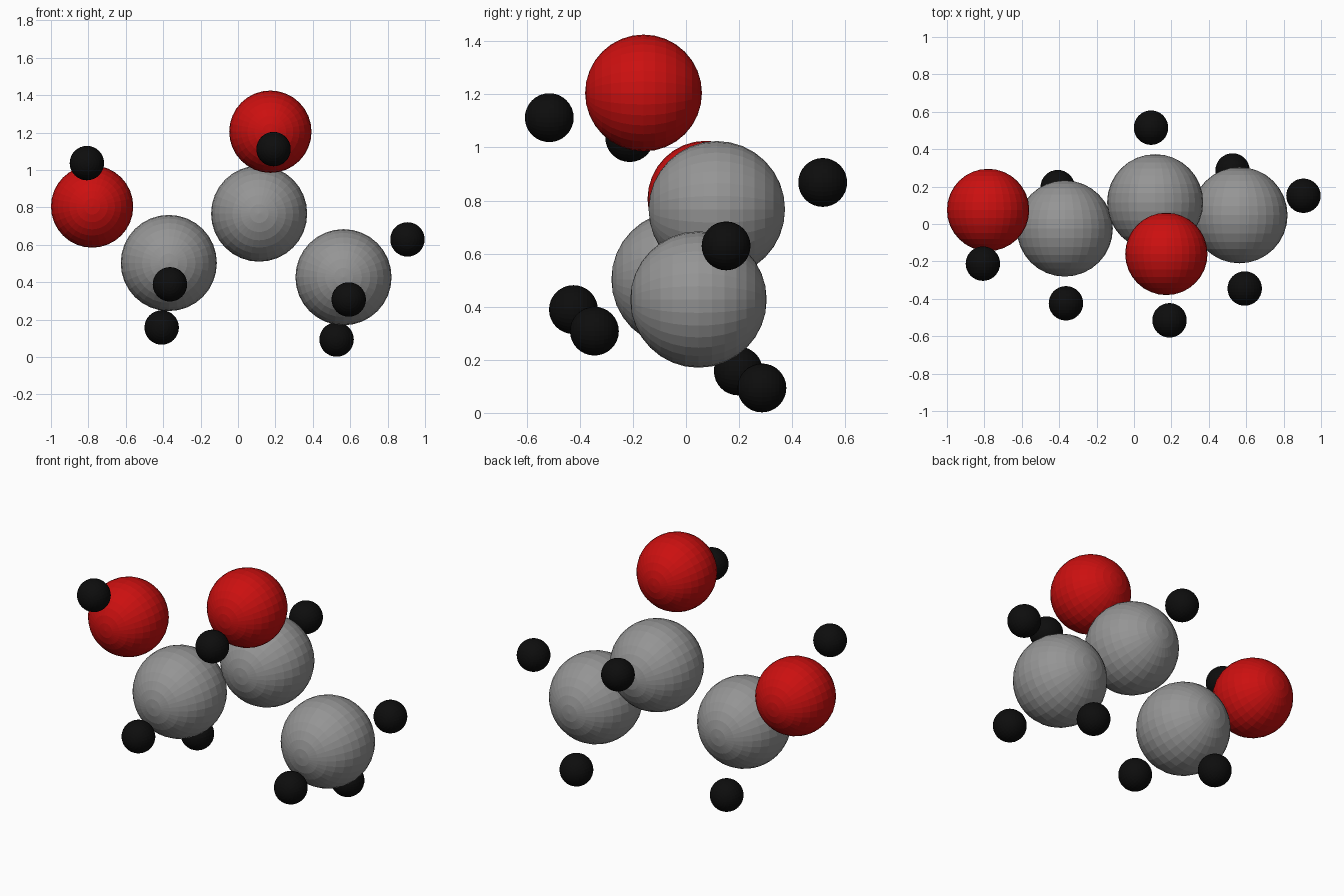
import bpy
import math

if "Cube" in bpy.data.objects:
    bpy.data.objects.remove(bpy.data.objects["Cube"])

# Flat-faceted sphere radii per atom type
CARBON_R, OXYGEN_R, HYDROGEN_R = 0.257, 0.22, 0.092


def make_material(name, color):
    mat = bpy.data.materials.new(name)
    mat.diffuse_color = color
    mat.use_nodes = True
    mat.node_tree.nodes["Principled BSDF"].inputs["Base Color"].default_value = mat.diffuse_color
    return mat


GREY = make_material("carbon_grey", (0.3, 0.3, 0.3, 1))
RED = make_material("oxygen_red", (0.6, 0.005, 0.005, 1))
BLACK = make_material("hydrogen_black", (0.004, 0.004, 0.004, 1))


def atoms(prefix, radius, mat, places):
    """One sphere per place, poles pointing front and back."""
    for label, loc in places.items():
        bpy.ops.mesh.primitive_uv_sphere_add(
            segments=32, ring_count=16, radius=radius, location=loc,
            rotation=(math.pi / 2, 0, 0))
        ob = bpy.context.object
        ob.name = f"{prefix}_{label}"
        ob.data.materials.append(mat)


# Carbon chain
atoms("carbon", CARBON_R, GREY, {
    "left": (-0.37, -0.024, 0.503),
    "middle": (0.113, 0.116, 0.767),
    "right": (0.564, 0.047, 0.427),
})

# Oxygens of the two hydroxyl groups
atoms("oxygen", OXYGEN_R, RED, {
    "left": (-0.78, 0.075, 0.805),
    "top": (0.173, -0.16, 1.205),
})

# Hydrogens
atoms("hydrogen", HYDROGEN_R, BLACK, {
    "left_hydroxyl": (-0.808, -0.212, 1.037),
    "top_hydroxyl": (0.19, -0.515, 1.112),
    "middle_back": (0.091, 0.515, 0.868),
    "left_front": (-0.364, -0.424, 0.389),
    "left_back": (-0.408, 0.197, 0.158),
    "right_front": (0.592, -0.345, 0.308),
    "right_back": (0.527, 0.286, 0.094),
    "right_end": (0.906, 0.151, 0.629),
})
